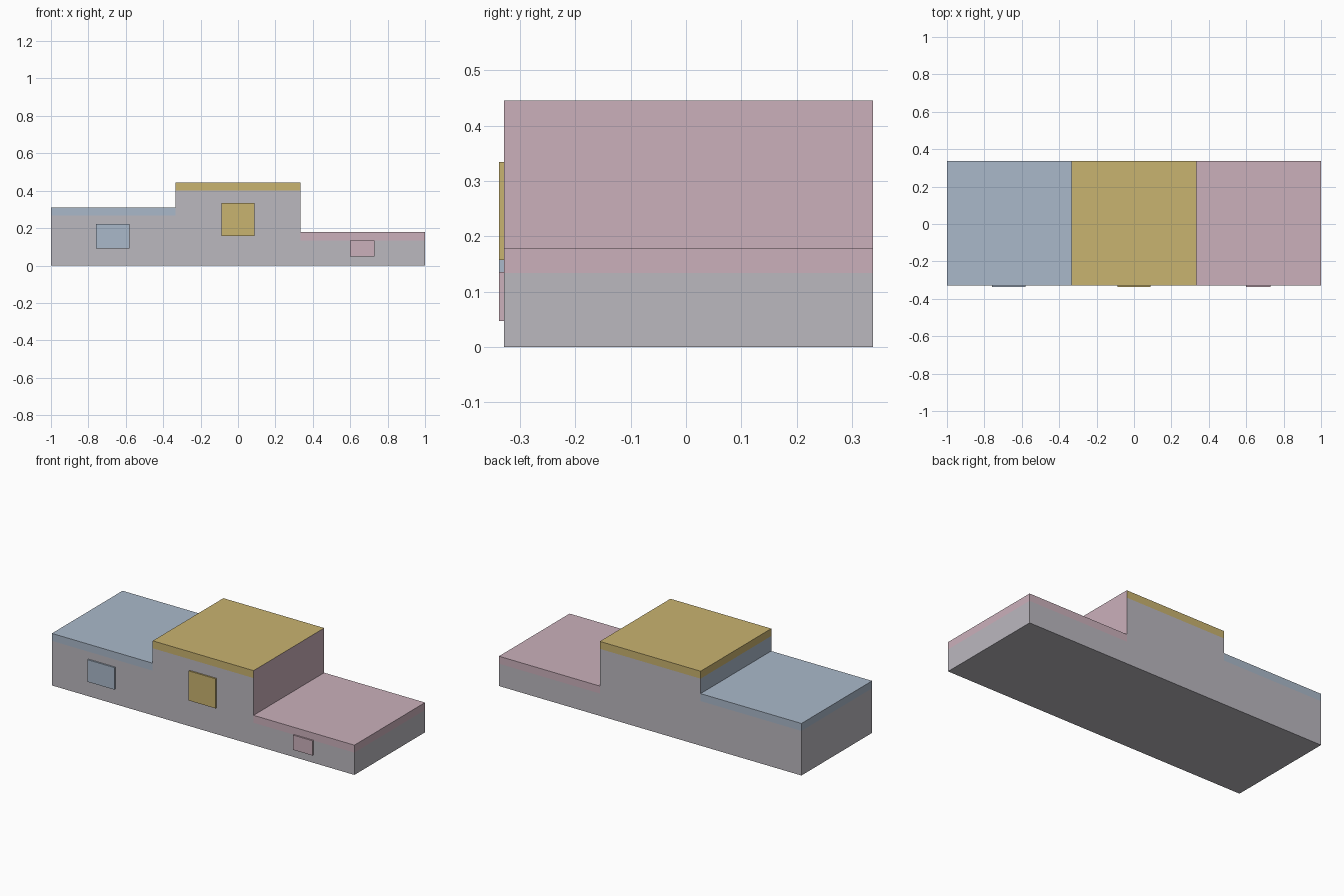
import bpy, bmesh
from mathutils import Vector

if "Cube" in bpy.data.objects:
    bpy.data.objects.remove(bpy.data.objects["Cube"])


def material(name, rgb):
    mat = bpy.data.materials.new(name)
    lin = [(c / 255 / 12.92) if c / 255 <= 0.04045 else ((c / 255 + 0.055) / 1.055) ** 2.4 for c in rgb]
    mat.diffuse_color = (*lin, 1)
    mat.use_nodes = True
    mat.node_tree.nodes["Principled BSDF"].inputs["Base Color"].default_value = mat.diffuse_color
    return mat


GREY = material("warm grey", (187, 184, 191))
BLUE = material("dusty blue", (170, 185, 202))
GOLD = material("muted gold", (201, 179, 112))
PINK = material("dusty pink", (203, 176, 187))

Y0, Y1 = -0.329, 0.338
BAND = 0.0445
T = 1 / 3
# x start, x end, height, material
STEPS = [(-1, -T, 0.311, BLUE), (-T, T, 0.445, GOLD), (T, 1, 0.178, PINK)]


def finish(bm, name, mats):
    mesh = bpy.data.meshes.new(name)
    bm.to_mesh(mesh)
    bm.free()
    for m in mats:
        mesh.materials.append(m)
    obj = bpy.data.objects.new(name, mesh)
    bpy.context.collection.objects.link(obj)
    return obj


def cut(bm, faces, co, no):
    geom = set(faces)
    for f in faces:
        geom.update(f.edges)
        geom.update(f.verts)
    bmesh.ops.bisect_plane(bm, geom=list(geom), plane_co=co, plane_no=no, dist=1e-5)


def in_step(f, step):
    return step[0] - 1e-3 <= f.calc_center_median().x <= step[1] + 1e-3


# Stepped podium: one extruded silhouette
bm = bmesh.new()
outline = [(-1, 0)]
for a, b, h, _ in STEPS:
    outline += [(a, h), (b, h)]
outline.append((1, 0))
face = bm.faces.new([bm.verts.new((x, Y0, z)) for x, z in outline])
ext = bmesh.ops.extrude_face_region(bm, geom=[face])
bmesh.ops.translate(bm, vec=(0, Y1 - Y0, 0),
                    verts=[v for v in ext["geom"] if isinstance(v, bmesh.types.BMVert)])

# Coloured top and edge band of each step
for x in (-T, T):
    cut(bm, bm.faces[:], (x, 0, 0), (1, 0, 0))
for s in STEPS:
    cut(bm, [f for f in bm.faces if in_step(f, s)], (0, 0, s[2] - BAND), (0, 0, 1))
bmesh.ops.recalc_face_normals(bm, faces=bm.faces[:])
for f in bm.faces:
    for i, s in enumerate(STEPS):
        if in_step(f, s) and f.calc_center_median().z > s[2] - BAND:
            f.material_index = i + 1
finish(bm, "podium", [GREY, BLUE, GOLD, PINK])


# Front plates
def plate(name, x0, x1, z0, z1, mat):
    bm = bmesh.new()
    bmesh.ops.create_cube(bm, size=1)
    lo, hi = Vector((x0, -0.338, z0)), Vector((x1, Y0, z1))
    bmesh.ops.scale(bm, vec=hi - lo, verts=bm.verts[:])
    bmesh.ops.translate(bm, vec=(lo + hi) / 2, verts=bm.verts[:])
    finish(bm, name, [mat])


plate("left_plate", -0.759, -0.581, 0.09, 0.222, BLUE)
plate("middle_plate", -0.089, 0.089, 0.157, 0.334, GOLD)
plate("right_plate", 0.6, 0.73, 0.047, 0.135, PINK)
